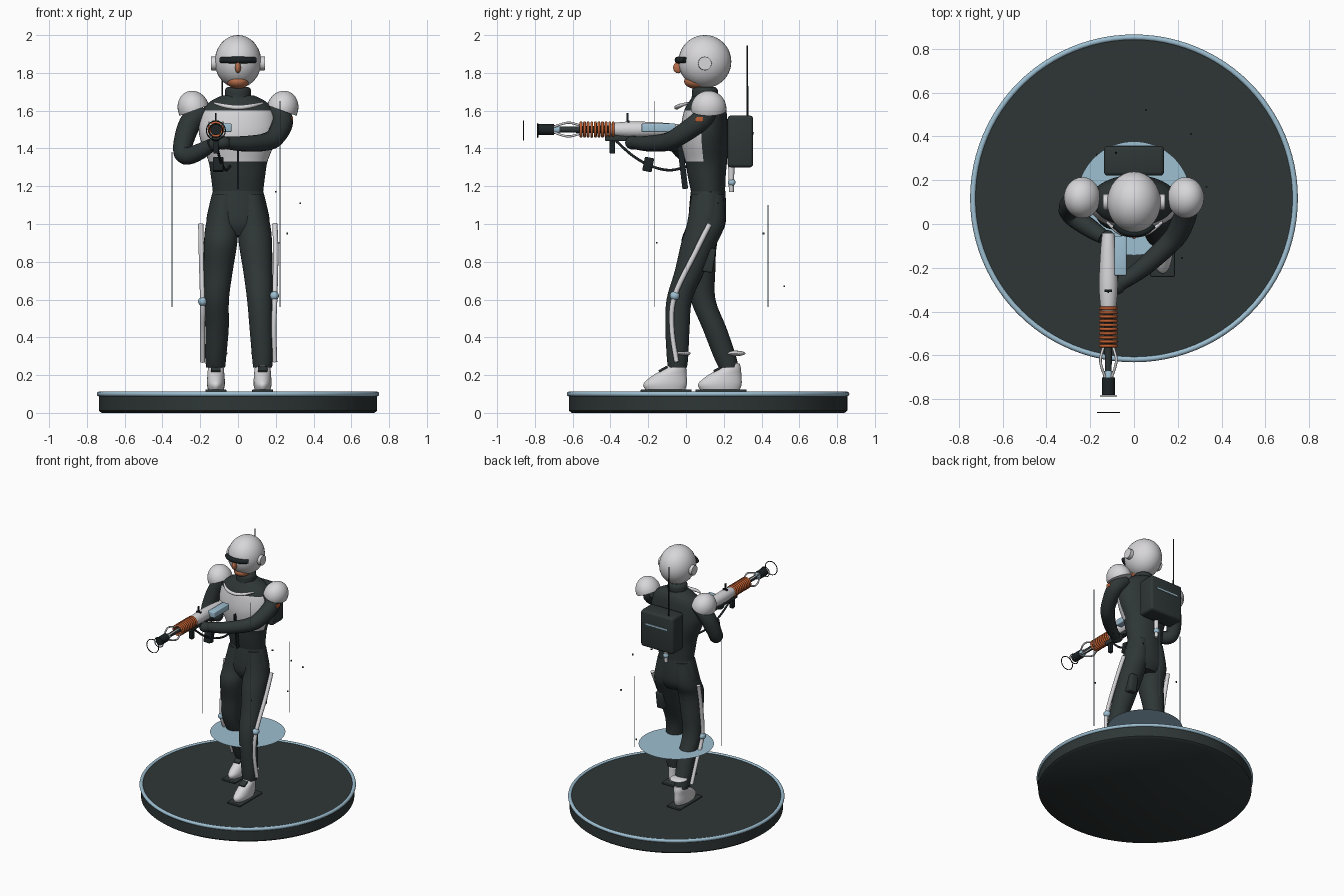
import bpy, bmesh, math
from mathutils import Vector, Matrix

cube = bpy.data.objects.get("Cube")
if cube:
    bpy.data.objects.remove(cube, do_unlink=True)


def material(name, rgb):
    m = bpy.data.materials.new(name)
    m.use_nodes = True
    m.diffuse_color = (*rgb, 1)
    m.node_tree.nodes["Principled BSDF"].inputs["Base Color"].default_value = (*rgb, 1)
    return m


DARK = material("charcoal", (0.028, 0.037, 0.037))
BLACK = material("near_black", (0.012, 0.017, 0.019))
WHITE = material("pale_grey", (0.68, 0.67, 0.69))
BLUE = material("pale_blue", (0.34, 0.52, 0.64))
COPPER = material("copper", (0.50, 0.11, 0.03))
SKIN = material("skin", (0.48, 0.16, 0.07))
made = []


def finish(name, bm, mat):
    bmesh.ops.recalc_face_normals(bm, faces=bm.faces)
    me = bpy.data.meshes.new(name)
    bm.to_mesh(me)
    bm.free()
    me.materials.append(mat)
    ob = bpy.data.objects.new(name, me)
    bpy.context.collection.objects.link(ob)
    made.append(ob)
    return ob


def smooth_path(rows, k):
    """Catmull-Rom points through rows of any width."""
    rows = [Vector(r) for r in rows]
    if k < 2:
        return rows
    out = []
    for i in range(len(rows) - 1):
        b, c = rows[i], rows[i + 1]
        a, d = rows[max(i - 1, 0)], rows[min(i + 2, len(rows) - 1)]
        for j in range(k):
            t = j / k
            out.append(b + (c - a) * (t / 2) + (a * 2 - b * 5 + c * 4 - d) * (t * t / 2)
                       + (b * 3 - a - c * 3 + d) * (t ** 3 / 2))
    return out + [rows[-1]]


def loft(name, rows, mat, k=4, n=32):
    """Horizontal ellipses (x, y, z, rx, ry) skinned together and capped."""
    bm = bmesh.new()
    rings = []
    for x, y, z, rx, ry in smooth_path(rows, k):
        rings.append([bm.verts.new((x + rx * math.cos(i * math.tau / n),
                                    y + ry * math.sin(i * math.tau / n), z)) for i in range(n)])
    for a, b in zip(rings, rings[1:]):
        for i in range(n):
            j = (i + 1) % n
            bm.faces.new((a[i], a[j], b[j], b[i]))
    bm.faces.new(rings[0])
    bm.faces.new(rings[-1])
    return finish(name, bm, mat)


def ball(name, loc, radii, mat):
    bm = bmesh.new()
    bmesh.ops.create_uvsphere(bm, u_segments=32, v_segments=20, radius=1,
                              matrix=Matrix.Translation(loc) @ Matrix.Diagonal((*radii, 1)))
    return finish(name, bm, mat)


def box(name, loc, size, mat, bevel=0.0, tilt=0.0):
    bm = bmesh.new()
    bmesh.ops.create_cube(bm, size=1, matrix=Matrix.Translation(loc)
                          @ Matrix.Rotation(tilt, 4, 'X') @ Matrix.Diagonal((*size, 1)))
    if bevel:
        bmesh.ops.bevel(bm, geom=bm.edges[:], offset=bevel, segments=3, profile=0.5, affect='EDGES')
    return finish(name, bm, mat)


def tube(name, rows, mat, k=6, closed=False):
    """Round tube through (x, y, z, radius) points."""
    pts = smooth_path(rows, k)
    cu = bpy.data.curves.new(name, 'CURVE')
    cu.dimensions, cu.bevel_depth, cu.bevel_resolution = '3D', 1, 4
    cu.use_fill_caps = not closed
    sp = cu.splines.new('POLY')
    sp.points.add(len(pts) - 1)
    sp.use_cyclic_u = closed
    for p, q in zip(sp.points, pts):
        p.co = (q[0], q[1], q[2], 1)
        p.radius = q[3]
    tmp = bpy.data.objects.new(name, cu)
    bpy.context.collection.objects.link(tmp)
    me = bpy.data.meshes.new_from_object(tmp.evaluated_get(bpy.context.evaluated_depsgraph_get()))
    bpy.data.objects.remove(tmp, do_unlink=True)
    bm = bmesh.new()
    bm.from_mesh(me)
    bpy.data.meshes.remove(me)
    return finish(name, bm, mat)


def ring(name, loc, major, minor, mat, axis='Z', n=32):
    rows = []
    for i in range(n):
        u, v = major * math.cos(i * math.tau / n), major * math.sin(i * math.tau / n)
        off = (u, v, 0) if axis == 'Z' else (u, 0, v)
        rows.append((*(Vector(loc) + Vector(off)), minor))
    return tube(name, rows, mat, 1, True)


# Display base and floating disc
CY = 0.117
loft("base", [(0, CY, 0, .722, .722), (0, CY, .012, .737, .737), (0, CY, .105, .737, .737)], DARK, 1, 96)
ring("base_rim", (0, CY, .1), .735, .013, BLUE, n=96)
bm = bmesh.new()
bmesh.ops.create_circle(bm, cap_ends=True, segments=64, radius=.26, matrix=Matrix.Translation((0, CY, .5)))
finish("hover_disc", bm, BLUE)

# Legs: (y, z, rx, ry) with x running from ankle to hip
thigh = [(.07, .9, .088, .095), (.105, 1.0, .085, .1), (.115, 1.16, .063, .085)]
left_low = [(-.045, .24, .05, .05), (-.045, .3, .056, .057), (-.045, .45, .062, .064),
            (-.035, .6, .067, .068), (.02, .75, .077, .08)]
right_low = [(.225, .24, .05, .052), (.205, .3, .056, .06), (.15, .45, .062, .064),
             (.09, .6, .067, .066), (.08, .75, .077, .075)]
for side, s, low, foot_x, foot_y in (("left", 1, left_low, .13, -.11), ("right", -1, right_low, -.117, .18)):
    xs = (.13, .13, .123, .115, .105, .092, .085, .07)
    loft(side + "_leg", [(s * x - (.012 if s < 0 and z < .5 else 0) * s, *r)
                         for x, r in zip(xs, low + thigh) for z in [r[1]]], DARK)
    loft(side + "_shoe", [(foot_x, foot_y, .122, .042, .105), (foot_x, foot_y, .155, .048, .115),
                          (foot_x, foot_y + .025, .2, .045, .088), (foot_x, foot_y + .055, .235, .042, .056),
                          (foot_x, foot_y + .062, .262, .035, .042)], WHITE)
    box(side + "_sole_plate", (foot_x, foot_y + .005, .117), (.11, .27, .016), DARK, .005)
    box(side + "_shoe_strap", (foot_x, foot_y - .012, .232), (.05, .05, .012), DARK, .003, .5)
    ball(side + "_ankle_cuff", (foot_x, foot_y + .075, .315), (.062, .06, .015), WHITE)

# Leg braces with knee joints
tube("left_brace", [(.195, .125, 1.0, .014), (.2, .05, .85, .014), (.195, -.06, .62, .014),
                    (.19, -.075, .45, .013), (.195, -.05, .27, .013)], WHITE)
tube("right_brace", [(-.197, .13, 1.0, .014), (-.193, .09, .8, .014), (-.187, .07, .59, .014),
                     (-.187, .14, .42, .013), (-.187, .2, .27, .013)], WHITE)
ball("left_knee_joint", (.193, -.06, .62), (.024, .026, .024), BLUE)
ball("right_knee_joint", (-.187, .07, .59), (.024, .026, .024), BLUE)
box("thigh_pouch", (.12, .115, .81), (.06, .07, .13), DARK, .01, -.15)

# Pelvis and torso with a pale chest plate
loft("pelvis", [(0, .11, .94, .10, .07), (0, .112, 1.0, .165, .097),
                (0, .115, 1.1, .152, .097), (0, .117, 1.185, .13, .09)], DARK)
torso = loft("torso", [(0, .117, 1.17, .133, .09), (0, .11, 1.25, .143, .1), (0, .107, 1.33, .156, .11),
                       (0, .1, 1.42, .19, .124), (0, .097, 1.5, .208, .125), (0, .102, 1.6, .19, .112),
                       (0, .11, 1.65, .145, .092), (0, .11, 1.68, .085, .07)], DARK, 6, 48)
torso.data.materials.append(WHITE)
for f in torso.data.polygons:
    if f.center.y < .085 and 1.33 < f.center.z < 1.6:
        f.material_index = 1
loft("neck", [(0, .1, 1.63, .085, .08), (0, .1, 1.67, .07, .07), (0, .1, 1.71, .068, .068),
              (0, .1, 1.725, .055, .055)], DARK)
tube("collar_trim", [(-.125, .01, 1.64, .006), (-.07, -.035, 1.625, .011), (0, -.05, 1.617, .012),
                     (.07, -.035, 1.625, .011), (.13, .01, 1.64, .006)], WHITE)
box("front_seam", (0, -.02, 1.32), (.008, .03, .27), BLACK, 0, .12)

# Head
ball("helmet", (0, .1, 1.86), (.123, .14, .14), WHITE)
ball("jaw", (0, .058, 1.755), (.058, .068, .04), SKIN)
ball("nose", (0, -.042, 1.828), (.015, .026, .03), SKIN)
tube("visor", [(-.09, -.004, 1.868, .015), (-.05, -.033, 1.868, .017), (0, -.042, 1.868, .018),
               (.05, -.033, 1.868, .017), (.09, -.004, 1.868, .015)], BLACK)
for s in (-1, 1):
    tube("ear_disc", [(s * .105, .1, 1.85, .037), (s * .142, .1, 1.85, .036)], WHITE, 1)

# Shoulder domes
for s in (-1, 1):
    bm = bmesh.new()
    bmesh.ops.create_uvsphere(bm, u_segments=32, v_segments=24, radius=1)
    cut = bmesh.ops.bisect_plane(bm, geom=bm.verts[:] + bm.edges[:] + bm.faces[:],
                                 plane_co=(0, 0, -.1), plane_no=(0, 0, -1), clear_outer=True)
    bmesh.ops.holes_fill(bm, edges=[e for e in bm.edges if e.is_boundary])
    bm.transform(Matrix.Translation((s * .235, .12, 1.61)) @ Matrix.Rotation(s * .35, 4, 'Y')
                 @ Matrix.Diagonal((.083, .094, .097, 1)))
    finish("shoulder_dome", bm, WHITE)

# Arms and hands
tube("right_arm", [(-.18, .115, 1.61, .055), (-.255, .11, 1.53, .058), (-.295, .07, 1.4, .05),
                   (-.27, .03, 1.36, .047), (-.2, -.02, 1.385, .043), (-.14, -.06, 1.42, .034)], DARK, 8)
tube("left_arm", [(.18, .115, 1.61, .055), (.235, .08, 1.55, .057), (.205, -.03, 1.47, .052),
                  (.15, -.1, 1.435, .048), (.04, -.2, 1.425, .042), (-.06, -.27, 1.43, .034)], DARK, 8)
ball("right_hand", (-.12, -.07, 1.425), (.036, .042, .042), DARK)
ball("left_hand", (-.08, -.28, 1.43), (.042, .042, .036), DARK)
box("arm_patch", (.285, .07, 1.555), (.012, .04, .025), COPPER, .003)

# Backpack, aerial and canister
box("backpack", (0, .288, 1.437), (.275, .135, .275), DARK, .018)
box("backpack_stripe", (0, .356, 1.48), (.18, .006, .012), BLUE)
tube("aerial", [(-.083, .325, 1.56, .005), (-.083, .325, 1.945, .004)], BLACK, 1)
tube("canister", [(0, .24, 1.17, .013), (0, .24, 1.32, .017)], WHITE, 1)
ball("canister_valve", (0, .242, 1.22), (.02, .02, .02), BLUE)

# Rifle along the y axis
GX, GZ = -.117, 1.5


def barrel(name, rows, mat, k=1):
    return tube(name, [(GX, y, GZ, r) for y, r in rows], mat, k)


barrel("rifle_body", [(-.04, .028), (-.12, .036), (-.27, .043), (-.36, .038), (-.41, .03)], WHITE, 6)
barrel("inner_barrel", [(-.38, .022), (-.7, .014)], DARK)
barrel("muzzle", [(-.70, .03), (-.78, .03)], BLACK)
barrel("muzzle_collar", [(-.67, .02), (-.70, .024)], BLUE)
for i in range(10):
    ring("heat_coil", (GX, -.385 - i * .019, GZ), .036, .0075, COPPER, 'Y', 24)
for i in range(4):
    a = math.pi / 4 + i * math.pi / 2
    tube("prong", [(GX + r * math.cos(a), y, GZ + r * math.sin(a), .006)
                   for y, r in ((-.555, .028), (-.61, .05), (-.65, .045), (-.7, .02))], WHITE)
ring("near_sight_ring", (GX, -.785, GZ - .005), .036, .003, BLACK, 'Y')
ring("far_sight_ring", (GX, -.86, GZ - .005), .05, .003, BLACK, 'Y')
box("receiver_cell", (-.062, -.145, 1.51), (.055, .18, .045), BLUE, .006)
box("rifle_underside", (GX, -.26, 1.457), (.04, .34, .035), DARK, .006)
box("top_slot", (GX, -.305, 1.543), (.035, .012, .01), BLACK)
box("sight_post", (GX, -.31, 1.565), (.008, .012, .045), BLACK)
box("fore_grip", (GX, -.39, 1.412), (.028, .028, .08), BLACK, .005)
box("power_cell", (-.105, -.2, 1.315), (.055, .05, .075), BLACK, .006, -.2)
tube("power_cable", [(GX, -.37, 1.44, .007), (-.1, -.28, 1.36, .007), (-.08, -.18, 1.305, .007),
                     (-.06, -.08, 1.285, .007), (-.04, .02, 1.31, .007)], BLACK)

# Hanging filaments and drifting specks
for x, y, top in ((-.35, .077, 1.38), (.222, -.165, 1.65), (.132, .434, 1.1)):
    tube("filament", [(x, y, .56, .002), (x, y, top, .002)], BLUE, 1)
for loc in ((.33, .17, 1.11), (.26, .41, .95), (.055, .52, .67), (.2, .13, 1.17), (.22, -.155, .9)):
    box("speck", loc, (.009, .009, .009), DARK)

# Smooth shading with crisp edges
bpy.ops.object.select_all(action='DESELECT')
for ob in made:
    ob.select_set(True)
bpy.context.view_layer.objects.active = made[0]
bpy.ops.object.shade_smooth_by_angle(angle=math.radians(40))
